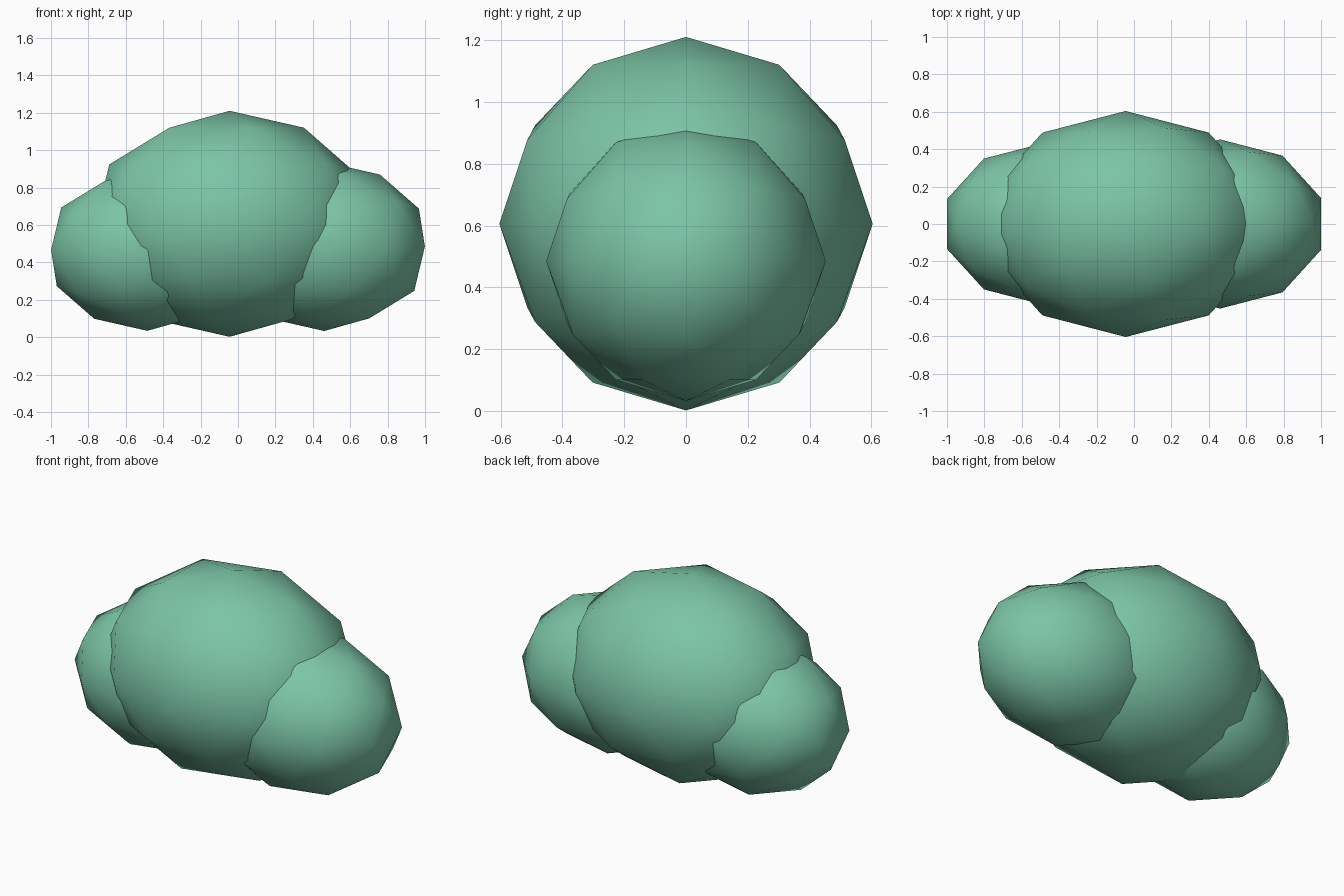
import bpy

if "Cube" in bpy.data.objects:
    bpy.data.objects.remove(bpy.data.objects["Cube"])

# Leaf-green material
leaf = bpy.data.materials.new("leaf_green")
leaf.diffuse_color = (0.2, 0.56, 0.38, 1)
leaf.use_nodes = True
leaf.node_tree.nodes["Principled BSDF"].inputs["Base Color"].default_value = leaf.diffuse_color


def lobe(name, x, z, radius):
    """Low-poly ball, stretched along x, with smooth shading."""
    bpy.ops.mesh.primitive_ico_sphere_add(subdivisions=2, radius=1, location=(x, 0, z))
    ob = bpy.context.object
    ob.name = name
    ob.scale = (radius * 1.252, radius, radius)
    bpy.ops.object.transform_apply(location=False, rotation=False, scale=True)
    bpy.ops.object.shade_smooth()
    ob.data.materials.append(leaf)
    return ob


# Three overlapping lobes of the bush
lobe("middle_lobe", -0.045, 0.606, 0.604)
lobe("right_lobe", 0.461, 0.485, 0.452)
lobe("left_lobe", -0.485, 0.466, 0.432)
